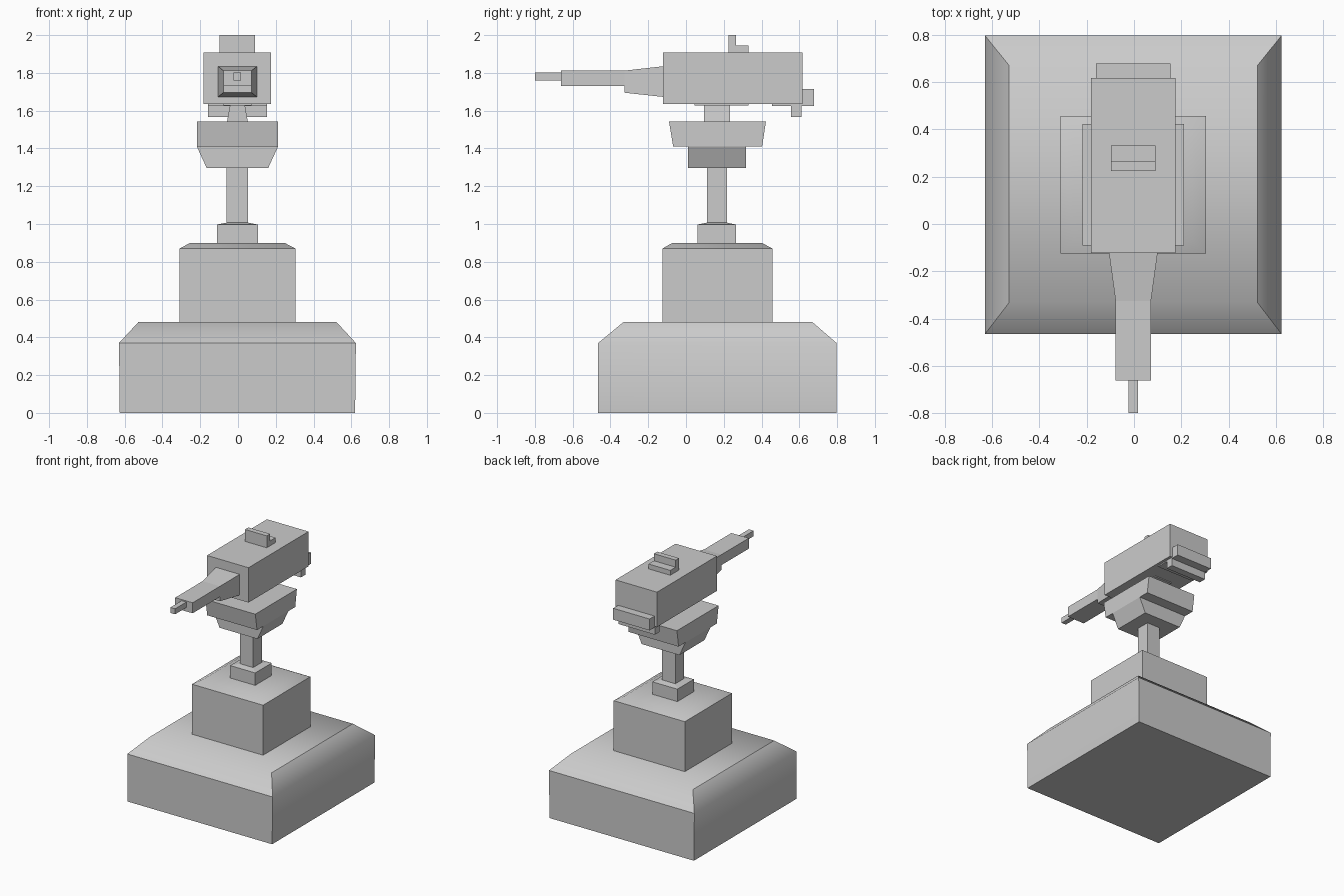
import bpy, bmesh
from math import radians

if "Cube" in bpy.data.objects:
    bpy.data.objects.remove(bpy.data.objects["Cube"])

CX = -0.003  # centre line of the model


def loft(name, axis, sections, smooth=False):
    """Skin rectangles (position, half width in x, low, high) along 'y' or 'z'.
    low/high run along the remaining axis."""
    bm = bmesh.new()
    rings = []
    for pos, w, lo, hi in sections:
        ring = []
        for sx, t in ((-w, lo), (w, lo), (w, hi), (-w, hi)):
            co = (CX + sx, t, pos) if axis == 'z' else (CX + sx, pos, t)
            ring.append(bm.verts.new(co))
        rings.append(ring)
    for a, b in zip(rings, rings[1:]):
        for i in range(4):
            j = (i + 1) % 4
            bm.faces.new((a[i], a[j], b[j], b[i]))
    bm.faces.new(rings[0])
    bm.faces.new(rings[-1])
    bmesh.ops.recalc_face_normals(bm, faces=bm.faces)
    mesh = bpy.data.meshes.new(name)
    bm.to_mesh(mesh)
    bm.free()
    ob = bpy.data.objects.new(name, mesh)
    bpy.context.collection.objects.link(ob)
    if smooth:
        bpy.ops.object.select_all(action='DESELECT')
        bpy.context.view_layer.objects.active = ob
        ob.select_set(True)
        bpy.ops.object.shade_smooth_by_angle(angle=radians(45))
    return ob


def box(name, w, y0, y1, z0, z1):
    return loft(name, 'z', [(z0, w, y0, y1), (z1, w, y0, y1)])


# Plinth and pedestal with bevelled tops
loft("plinth", 'z', [(0, 0.623, -0.465, 0.797), (0.37, 0.627, -0.465, 0.797),
                     (0.48, 0.525, -0.332, 0.67)], True)
loft("pedestal", 'z', [(0.48, 0.307, -0.125, 0.457), (0.87, 0.307, -0.125, 0.457),
                       (0.9, 0.25, -0.072, 0.402)], True)

# Collar and post
loft("collar", 'z', [(0.9, 0.108, 0.062, 0.265), (0.997, 0.108, 0.062, 0.265),
                     (1.007, 0.057, 0.11, 0.217)])
box("post", 0.057, 0.11, 0.217, 1.0, 1.297)

# Cradle: lower half flares sideways, upper half flares front to back
loft("cradle_lower", 'z', [(1.297, 0.163, 0.01, 0.318), (1.41, 0.215, 0.01, 0.318)])
loft("cradle_upper", 'z', [(1.41, 0.215, -0.068, 0.403), (1.542, 0.215, -0.09, 0.423)])
loft("neck", 'z', [(1.542, 0.055, 0.095, 0.233), (1.637, 0.038, 0.095, 0.233)])

# Gun body and underside plates
box("body", 0.179, -0.122, 0.617, 1.635, 1.907)
box("belly_plate", 0.075, 0.045, 0.33, 1.628, 1.637)
box("rear_belly_plate", 0.157, 0.455, 0.617, 1.626, 1.637)

# Rear grips
box("rear_grip", 0.157, 0.61, 0.678, 1.626, 1.715)
box("lower_grip", 0.157, 0.555, 0.612, 1.567, 1.63)

# Sight
box("sight_blade", 0.094, 0.225, 0.266, 1.905, 2.0)
box("sight_foot", 0.094, 0.264, 0.332, 1.905, 1.945)

# Barrel
loft("barrel_shroud", 'y', [(-0.122, 0.103, 1.673, 1.835), (-0.325, 0.075, 1.695, 1.812)])
loft("barrel", 'y', [(-0.32, 0.075, 1.73, 1.812), (-0.662, 0.075, 1.73, 1.812)])
loft("muzzle", 'y', [(-0.66, 0.02, 1.76, 1.803), (-0.8, 0.02, 1.76, 1.803)])
